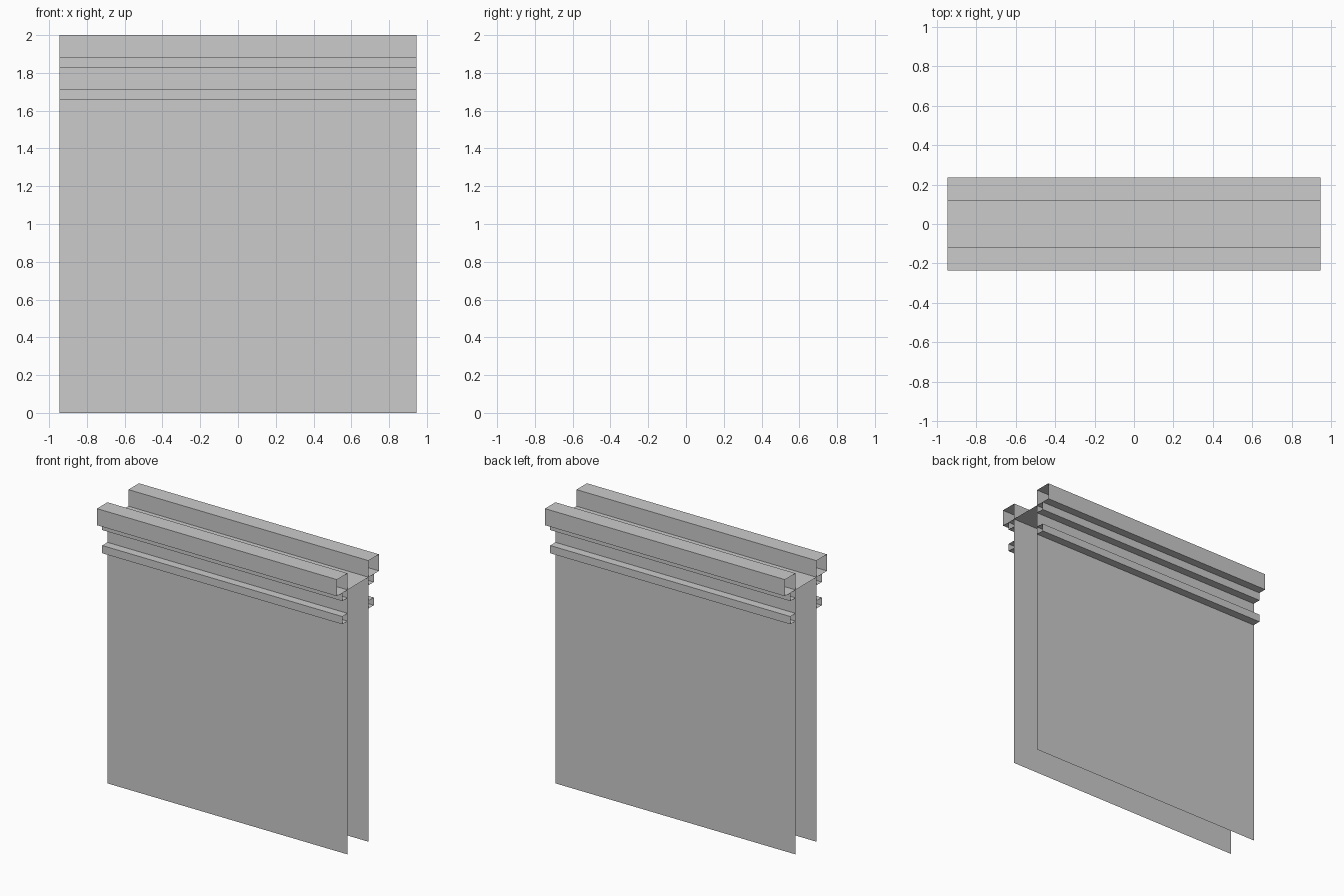
import bpy

if "Cube" in bpy.data.objects:
    bpy.data.objects.remove(bpy.data.objects["Cube"])

HALF = 0.945                      # half length along x
WALL, BAND, COPE = 0.118, 0.177, 0.236   # y distances from centre


def sheet(name, profile, segments=1):
    """Extrude an open (y, z) profile along x as a thin open-ended sheet."""
    n = len(profile)
    verts, faces = [], []
    for i in range(segments + 1):
        x = -HALF + 2 * HALF * i / segments
        verts += [(x, y, z) for y, z in profile]
    for i in range(segments):
        for j in range(n - 1):
            a = i * n + j
            faces.append((a, a + n, a + n + 1, a + 1))
    mesh = bpy.data.meshes.new(name)
    mesh.from_pydata(verts, [], faces)
    obj = bpy.data.objects.new(name, mesh)
    bpy.context.collection.objects.link(obj)
    return obj


# Both sides of the parapet, mirrored about y = 0
for side, s in (("front", -1), ("back", 1)):
    def half(name, pts):
        pts = [(s * y, z) for y, z in pts]
        if s > 0:
            pts.reverse()         # keep normals facing outwards
        return sheet(f"{side}_{name}", pts)

    # Plain wall face
    half("wall", [(WALL, 0), (WALL, 1.88)])
    # Lower moulding band
    half("lower_band", [(WALL, 1.66), (BAND, 1.66), (BAND, 1.715), (WALL, 1.715)])
    # Ledge tucked under the coping
    half("upper_ledge", [(WALL, 1.825), (BAND, 1.825), (BAND, 1.882)])
    # Coping rail, a hollow box open at both ends
    half("coping", [(WALL, 1.882), (COPE, 1.882), (COPE, 2.0),
                    (WALL, 2.0), (WALL, 1.882)])

# Walkway floor between the two copings
sheet("channel_floor", [(-WALL, 1.882), (WALL, 1.882)])
